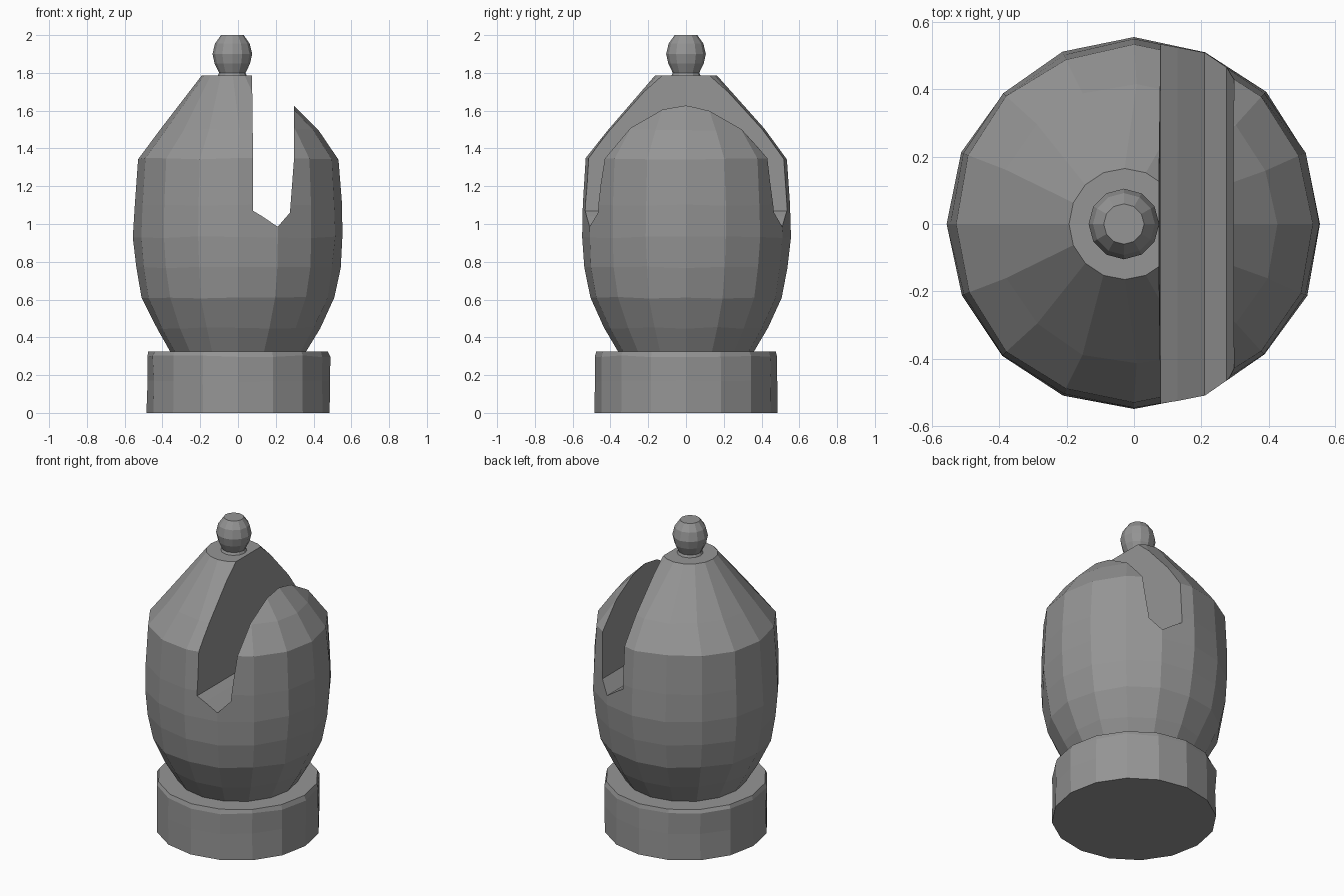
import bpy, bmesh, math, random

if "Cube" in bpy.data.objects:
    bpy.data.objects.remove(bpy.data.objects["Cube"])

random.seed(4)
grey = bpy.data.materials.new("stone_grey")
grey.diffuse_color = (0.3, 0.3, 0.3, 1)
grey.use_nodes = True
grey.node_tree.nodes["Principled BSDF"].inputs["Base Color"].default_value = grey.diffuse_color


def make_object(name, bm):
    bmesh.ops.recalc_face_normals(bm, faces=bm.faces)
    mesh = bpy.data.meshes.new(name)
    bm.to_mesh(mesh)
    bm.free()
    mesh.materials.append(grey)
    obj = bpy.data.objects.new(name, mesh)
    bpy.context.collection.objects.link(obj)
    return obj


def turned(name, profile, sides, wobble=0.0):
    """Stack of rings (radius, z, centre x) with flat caps; middle rings slightly uneven."""
    bm = bmesh.new()
    rings = []
    for k, (r, z, cx) in enumerate(profile):
        w = wobble if 0 < k < len(profile) - 1 else 0.0
        ring = []
        for i in range(sides):
            a = 2 * math.pi * i / sides
            rr = r + random.uniform(-w, w)
            ring.append(bm.verts.new((cx + rr * math.cos(a), rr * math.sin(a),
                                      z + random.uniform(-w, w))))
        rings.append(ring)
    for lo, hi in zip(rings, rings[1:]):
        for i in range(sides):
            j = (i + 1) % sides
            bm.faces.new((lo[i], lo[j], hi[j], hi[i]))
    bm.faces.new(rings[0])
    bm.faces.new(rings[-1])
    return make_object(name, bm)


# Round foot
turned("base", [(0.485, 0, 0), (0.483, 0.17, 0), (0.485, 0.30, 0), (0.475, 0.325, 0)], 16, 0.005)

# Bulging head with a conical top
head = turned("head", [
    (0.345, 0.30, 0), (0.43, 0.45, 0), (0.51, 0.61, 0), (0.54, 0.77, 0),
    (0.553, 0.93, 0), (0.548, 1.10, 0), (0.533, 1.345, 0),
    (0.418, 1.50, 0.008), (0.165, 1.785, -0.028)], 16, 0.005)

# Slot cut through the head from front to back
bm = bmesh.new()
outline = [(0.07, 2.1), (0.078, 1.5), (0.08, 1.07), (0.13, 1.04),
           (0.21, 0.985), (0.275, 1.06), (0.297, 1.35), (0.292, 2.1)]
front = [bm.verts.new((x, -0.8, z)) for x, z in outline]
face = bm.faces.new(front)
new = bmesh.ops.extrude_face_region(bm, geom=[face])["geom"]
bmesh.ops.translate(bm, vec=(0, 1.6, 0),
                    verts=[g for g in new if isinstance(g, bmesh.types.BMVert)])
cutter = make_object("slot_cutter", bm)
# the extruded source face must remain as the front cap
bm = bmesh.new()
bm.from_mesh(cutter.data)
bmesh.ops.holes_fill(bm, edges=[e for e in bm.edges if e.is_boundary])
bmesh.ops.recalc_face_normals(bm, faces=bm.faces)
bm.to_mesh(cutter.data)
bm.free()

mod = head.modifiers.new("slot", 'BOOLEAN')
mod.operation = 'DIFFERENCE'
mod.solver = 'EXACT'
mod.object = cutter
bpy.context.view_layer.objects.active = head
head.select_set(True)
bpy.ops.object.modifier_apply(modifier="slot")
bpy.data.objects.remove(cutter)

# Knob on a short neck
turned("knob", [
    (0.085, 1.77, -0.03), (0.07, 1.80, -0.03), (0.094, 1.85, -0.03),
    (0.105, 1.90, -0.03), (0.092, 1.955, -0.03), (0.06, 2.0, -0.03)], 12)
